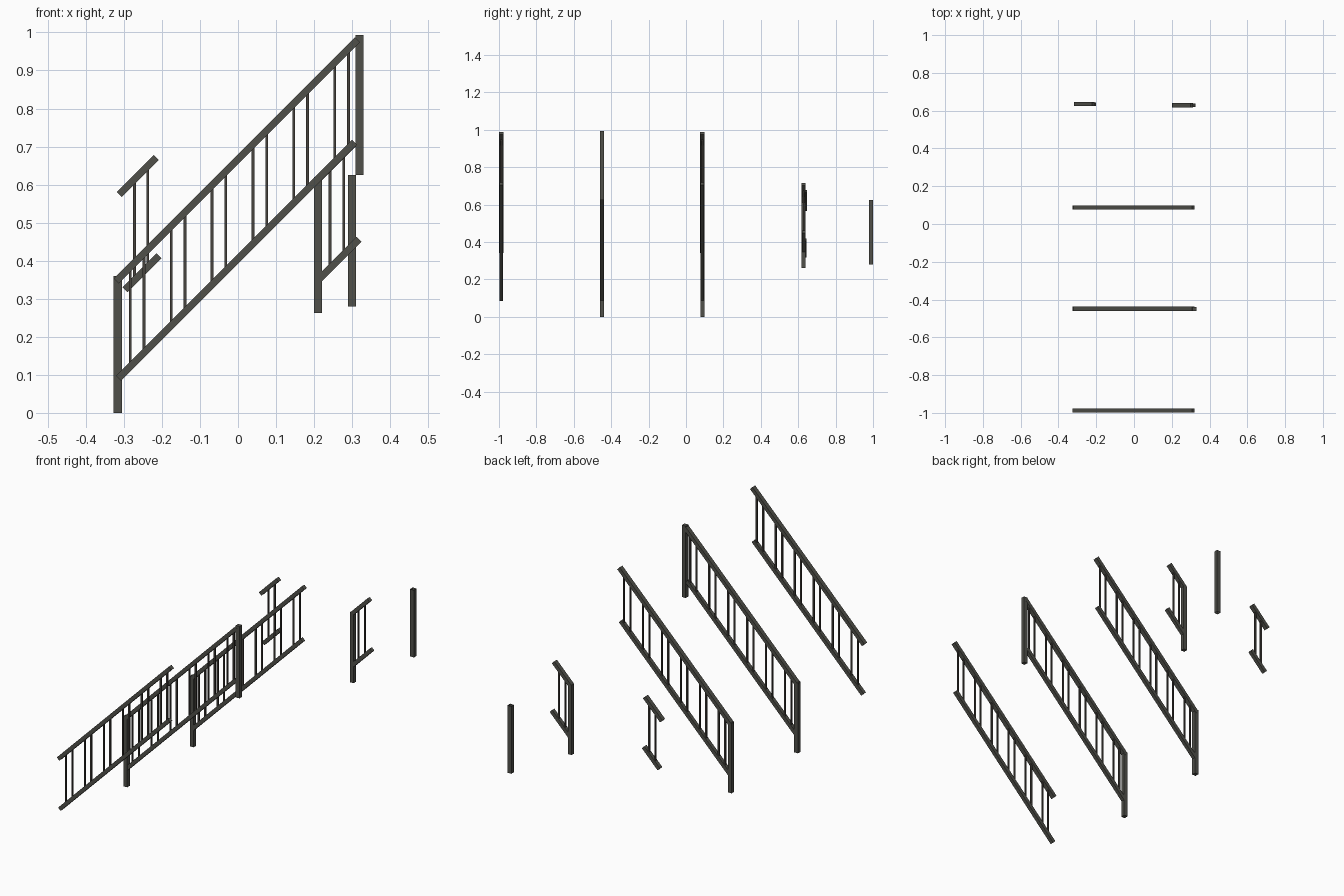
import bpy, bmesh, math
from mathutils import Matrix, Vector

if "Cube" in bpy.data.objects:
    bpy.data.objects.remove(bpy.data.objects["Cube"])


def material(name, rgb):
    m = bpy.data.materials.new(name)
    m.diffuse_color = (*rgb, 1)
    m.use_nodes = True
    m.node_tree.nodes["Principled BSDF"].inputs["Base Color"].default_value = m.diffuse_color
    return m


METAL = material("weathered_grey_metal", (0.08, 0.08, 0.068))
BAR = material("dark_brown_metal", (0.062, 0.054, 0.047))


def make_object(name, bm, mat):
    bmesh.ops.recalc_face_normals(bm, faces=bm.faces)
    me = bpy.data.meshes.new(name)
    bm.to_mesh(me)
    bm.free()
    me.materials.append(mat)
    ob = bpy.data.objects.new(name, me)
    bpy.context.collection.objects.link(ob)
    return ob


def add_box(bm, centre, size, tilt=0.0):
    mat = (Matrix.Translation(Vector(centre)) @ Matrix.Rotation(-tilt, 4, 'Y')
           @ Matrix.Diagonal((*size, 1)))
    bmesh.ops.create_cube(bm, size=1, matrix=mat)


def rail(name, y, x0, x1, offset, depth, thick=0.019):
    # sloping 45 degree rail following z = x + offset
    bm = bmesh.new()
    xm = (x0 + x1) / 2
    add_box(bm, (xm, y, xm + offset),
            ((x1 - x0) * math.sqrt(2), depth, thick), math.radians(45))
    make_object(name, bm, METAL)


def balusters(name, y, xs, low, high):
    bm = bmesh.new()
    for x in xs:
        add_box(bm, (x, y, x + (low + high) / 2), (0.0072, 0.0072, high - low))
    make_object(name, bm, BAR)


def post(name, x, y, z0, z1, capped=True):
    bm = bmesh.new()
    add_box(bm, (x, y, (z0 + z1) / 2), (0.0212, 0.0212, z1 - z0))
    if not capped:
        bm.normal_update()
        ends = [f for f in bm.faces if abs(f.normal.z) > 0.9]
        bmesh.ops.delete(bm, geom=ends, context='FACES_ONLY')
    make_object(name, bm, METAL)


# three long stair railings with paired balusters
pairs = [-0.283 + 0.1074 * k + d for k in range(6) for d in (0, 0.0362)]
rows = (("plain", -0.987, False, False),
        ("two_post", -0.449, True, True),
        ("one_post", 0.087, True, False))
for label, y, lower, upper in rows:
    rail(label + "_handrail", y, -0.320, 0.314, 0.667, 0.023)
    rail(label + "_bottom_rail", y, -0.314, 0.306, 0.405, 0.019)
    balusters(label + "_balusters", y, pairs, 0.405, 0.667)
    if lower:
        post(label + "_lower_post", -0.316, y, 0.0, 0.36)
    if upper:
        post(label + "_upper_post", 0.3195, y, 0.625, 0.993)

# short railing section without post
rail("short_handrail", 0.635, -0.312, -0.215, 0.886, 0.022)
rail("short_bottom_rail", 0.635, -0.297, -0.208, 0.621, 0.019)
balusters("short_balusters", 0.635, (-0.272, -0.237), 0.621, 0.886)

# short railing section with post
rail("short_post_handrail", 0.629, 0.207, 0.305, 0.404, 0.022)
rail("short_post_bottom_rail", 0.629, 0.212, 0.318, 0.138, 0.019)
balusters("short_post_balusters", 0.629, (0.242, 0.278), 0.138, 0.404)
post("short_section_post", 0.2105, 0.629, 0.262, 0.62)

# single loose post, open at its ends
post("loose_post", 0.300, 0.989, 0.28, 0.625, capped=False)
